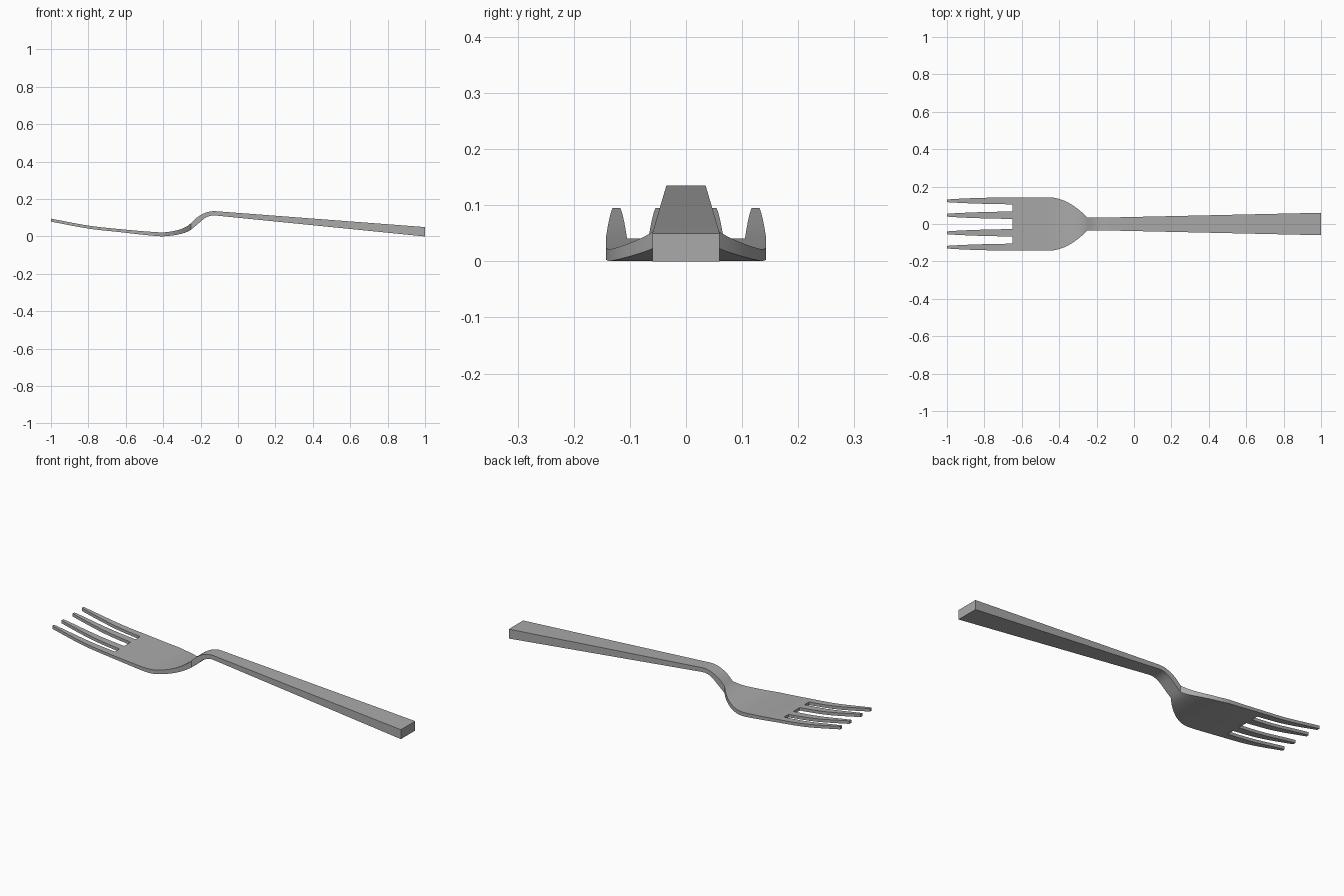
import bpy
import bmesh
from math import radians

if "Cube" in bpy.data.objects:
    bpy.data.objects.remove(bpy.data.objects["Cube"], do_unlink=True)

steel = bpy.data.materials.new("grey_steel")
steel.use_nodes = True
steel.diffuse_color = (0.4, 0.4, 0.4, 1)
steel.node_tree.nodes["Principled BSDF"].inputs["Base Color"].default_value = steel.diffuse_color

# Side profile: x, upper z, lower z
PROFILE = [
    (-1.0, 0.095, 0.079), (-0.8, 0.058, 0.042), (-0.65, 0.041, 0.025),
    (-0.42, 0.022, 0.001), (-0.36, 0.026, 0.004), (-0.3, 0.041, 0.015),
    (-0.26, 0.063, 0.030), (-0.22, 0.101, 0.062), (-0.17, 0.128, 0.102),
    (-0.12, 0.135, 0.112), (1.0, 0.05, 0.0),
]
TINE_BASE, SHOULDER, NECK = -0.65, -0.46, -0.25


def slope(i, k):
    if i >= len(PROFILE) - 2:      # the handle is straight
        i, j = len(PROFILE) - 2, len(PROFILE) - 1
    else:
        i, j = max(i - 1, 0), i + 1
    return (PROFILE[j][k] - PROFILE[i][k]) / (PROFILE[j][0] - PROFILE[i][0])


def height(x, k):
    """Smooth height of the upper (1) or lower (2) surface."""
    i = max(n for n in range(len(PROFILE) - 1) if PROFILE[n][0] <= x)
    a, b = PROFILE[i], PROFILE[i + 1]
    w = b[0] - a[0]
    t = (x - a[0]) / w
    return ((2*t**3 - 3*t*t + 1) * a[k] + (t**3 - 2*t*t + t) * w * slope(i, k)
            + (3*t*t - 2*t**3) * b[k] + (t**3 - t*t) * w * slope(i + 1, k))


def half_width(x):
    if x <= SHOULDER:
        return 0.143
    if x <= NECK:
        return 0.143 - 0.108 * ((x - SHOULDER) / (NECK - SHOULDER)) ** 2
    return 0.035 + 0.025 * max(0, (x + 0.12) / 1.12)


def steps(a, b, n):
    return [a + (b - a) * i / n for i in range(n + 1)]


bm = bmesh.new()


def row(x, ys):
    return [[bm.verts.new((x, y, height(x, k))) for y in ys] for k in (1, 2)]


def join(a, b):
    """Skin two neighbouring rows, which may have different point counts."""
    for k in (0, 1):
        bm.faces.new(a[k] + b[k][::-1])
    for e in (0, -1):
        bm.faces.new((a[0][e], b[0][e], b[1][e], a[1][e]))


def cap(r, i, j):
    bm.faces.new((r[0][i], r[0][j], r[1][j], r[1][i]))


# Bowl, neck and handle
base_ys = [-0.143, -0.105, -0.067, -0.027, 0.027, 0.067, 0.105, 0.143]
base = row(TINE_BASE, base_ys)
previous = base
for x in steps(TINE_BASE, SHOULDER, 4)[1:] + steps(SHOULDER, NECK, 12)[1:] \
        + steps(NECK, -0.12, 9)[1:] + [1.0]:
    w = half_width(x)
    current = row(x, [-w, w])
    join(previous, current)
    previous = current
cap(previous, 0, 1)

# Roots of the gaps between tines
for i in (1, 3, 5):
    cap(base, i, i + 1)

# Four tapering tines
for i in (0, 2, 4, 6):
    y0, y1 = base_ys[i], base_ys[i + 1]
    centre, half = (y0 + y1) / 2, (y1 - y0) / 2
    previous = [side[i:i + 2] for side in base]
    for x in steps(TINE_BASE, -1.0, 8)[1:]:
        t = (TINE_BASE - x) / 0.35
        w = half * (1 - 0.3 * t - 0.32 * t ** 3)
        current = row(x, [centre - w, centre + w])
        join(current, previous)
        previous = current
    cap(previous, 0, 1)

bmesh.ops.recalc_face_normals(bm, faces=bm.faces)
mesh = bpy.data.meshes.new("fork")
bm.to_mesh(mesh)
bm.free()
mesh.materials.append(steel)
fork = bpy.data.objects.new("fork", mesh)
bpy.context.collection.objects.link(fork)
bpy.context.view_layer.objects.active = fork
fork.select_set(True)
bpy.ops.object.shade_smooth_by_angle(angle=radians(30))
